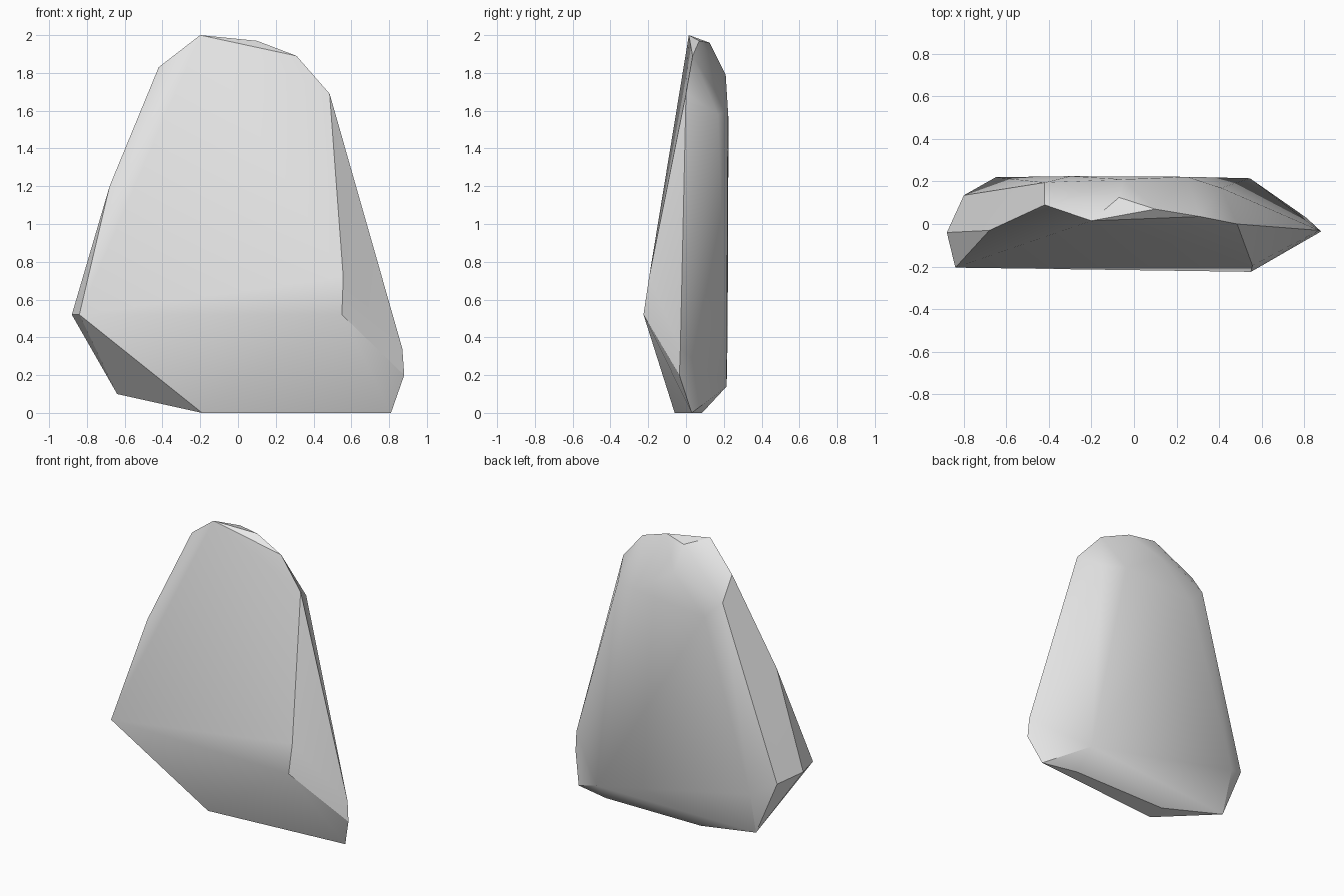
import bpy
import bmesh
import math

cube = bpy.data.objects.get("Cube")
if cube:
    bpy.data.objects.remove(cube, do_unlink=True)

# Stone colour
stone = bpy.data.materials.new("pale_grey_stone")
stone.use_nodes = True
grey = (0.8, 0.8, 0.8, 1)
stone.diffuse_color = grey
stone.node_tree.nodes["Principled BSDF"].inputs["Base Color"].default_value = grey

# Chiselled corners of the slab, grouped by region
front_ridge = [(-.84, -.205, .52), (.55, -.225, .52), (.557, -.195, .72)]
foot = [(-.19, -.06, 0), (.81, .03, 0), (.56, .085, 0), (-.17, .08, 0)]
right_corner = [(.88, -.035, .2), (.87, -.03, .34)]
left_corner = [(-.88, -.04, .52), (-.8, .135, .48), (-.64, .14, .1)]
crown = [(-.68, -.03, 1.2), (-.42, .09, 1.83), (-.2, .015, 2),
         (.1, .07, 1.97), (.31, .035, 1.89), (.485, 0, 1.69)]
back = [(-.65, .22, .4), (.545, .215, .14), (-.07, .125, 1.96),
        (-.42, .195, 1.67), (-.05, .21, 1.79), (.41, .17, 1.58),
        (-.3, .225, 1.55), (.25, .222, 1.6)]

# Wrap a faceted shell around the corners
bm = bmesh.new()
for corner in front_ridge + foot + right_corner + left_corner + crown + back:
    bm.verts.new(corner)
hull = bmesh.ops.convex_hull(bm, input=bm.verts[:])
loose = [v for v in bm.verts if not v.link_faces]
bmesh.ops.delete(bm, geom=loose, context='VERTS')
bmesh.ops.recalc_face_normals(bm, faces=bm.faces[:])
mesh = bpy.data.meshes.new("rock_slab")
bm.to_mesh(mesh)
bm.free()
mesh.materials.append(stone)

rock = bpy.data.objects.new("rock_slab", mesh)
bpy.context.collection.objects.link(rock)

# Soft facets, with the strong edges kept crisp
bpy.ops.object.select_all(action='DESELECT')
rock.select_set(True)
bpy.context.view_layer.objects.active = rock
bpy.ops.object.shade_smooth_by_angle(angle=math.radians(30))
